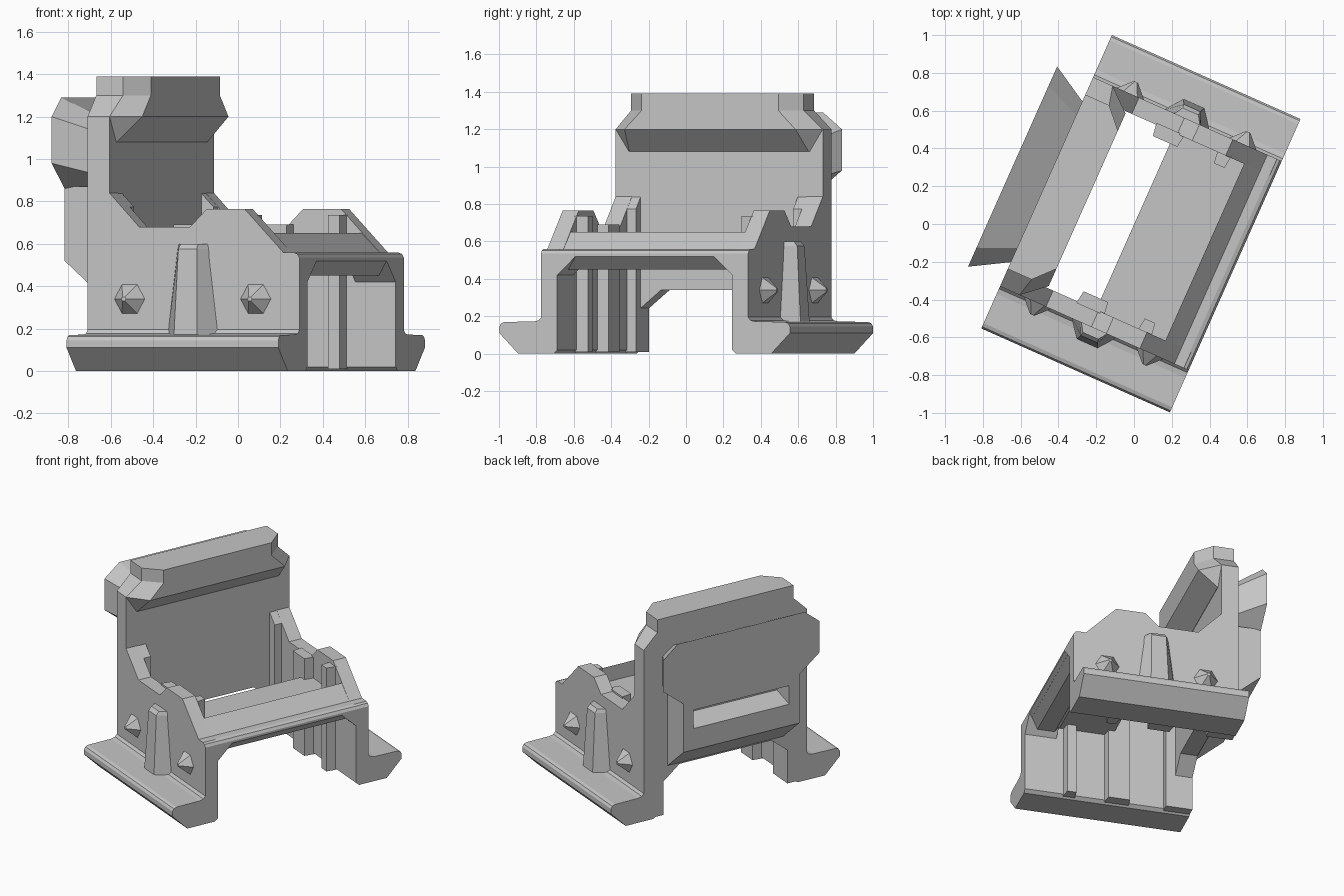
import bpy, bmesh, math
from mathutils import Matrix

cube = bpy.data.objects.get("Cube")
if cube:
    bpy.data.objects.remove(cube)

grey = bpy.data.materials.new("plain grey")
grey.use_nodes = True
grey.diffuse_color = (0.56, 0.56, 0.56, 1)
grey.node_tree.nodes["Principled BSDF"].inputs["Base Color"].default_value = (0.56, 0.56, 0.56, 1)

# The whole chair stands turned about the vertical axis
PLACE = Matrix.Translation((0.035, 0.002, 0)) @ Matrix.Rotation(math.radians(-24), 4, "Z")
BACK, FRONT = -0.545, 0.548
OUT, INN = 0.606, 0.512


def loft(name, rings, mirror=False):
    """Skin a stack of equal rings; optionally repeat on the other side."""
    bm = bmesh.new()
    for sign in ((1, -1) if mirror else (1,)):
        layers = [[bm.verts.new((x, sign * y, z)) for x, y, z in r] for r in rings]
        n = len(rings[0])
        for a, b in zip(layers, layers[1:]):
            for i in range(n):
                j = (i + 1) % n
                bm.faces.new((a[i], a[j], b[j], b[i]))
        bm.faces.new(layers[0])
        bm.faces.new(layers[-1])
    bmesh.ops.recalc_face_normals(bm, faces=bm.faces)
    mesh = bpy.data.meshes.new(name)
    bm.to_mesh(mesh)
    bm.free()
    mesh.materials.append(grey)
    ob = bpy.data.objects.new(name, mesh)
    ob.matrix_world = PLACE
    bpy.context.collection.objects.link(ob)
    return ob


def along_y(name, pts, lo, hi, mirror=False):
    return loft(name, [[(x, y, z) for x, z in pts] for y in (lo, hi)], mirror)


def along_x(name, pts, lo, hi, mirror=False):
    return loft(name, [[(x, y, z) for y, z in pts] for x in (lo, hi)], mirror)


# Side walls with their dipped top edge
along_y("side_walls", [(BACK, 0.1), (BACK, 1.2), (-0.432, 1.2), (-0.432, 0.84),
                       (-0.279, 0.68), (-0.016, 0.68), (0.071, 0.765), (0.265, 0.765),
                       (0.465, 0.56), (0.52, 0.56), (FRONT, 0.535), (FRONT, 0.1)], INN, OUT, True)

# Feet with a chamfered underside and a soft upper edge
along_x("feet", [(INN, 0.02), (0.535, 0), (0.74, 0), (0.85, 0.11), (0.85, 0.145),
                 (0.84, 0.162), (0.82, 0.17), (0.65, 0.172), (0.62, 0.178),
                 (OUT, 0.195), (INN, 0.195)], BACK, FRONT, True)

# Vertical ribs on the inside of the walls
for name, x0, x1, top in (("middle_ribs", -0.13, 0.012, 0.692), ("front_ribs", 0.225, 0.285, 0.735)):
    loft(name, [[(x0 - 0.01, INN + 0.01, z), (x0, 0.45, z), (x1, 0.45, z), (x1 + 0.01, INN + 0.01, z)]
                for z in (0.01, top)], True)
along_y("back_ribs", [(BACK, 0.01), (-0.37, 0.01), (-0.37, 0.774), (-0.432, 0.838), (BACK, 0.838)],
        0.46, INN + 0.01, True)

# Backrest panel and the corner braces under it
along_y("backrest", [(BACK, 0.34), (BACK, 1.2), (-0.432, 1.2), (-0.432, 0.34)], -INN, INN)
along_x("back_braces", [(0.335, 0.345), (0.465, 0.24), (0.465, 0.345)], BACK, -0.432, True)


# Headrest, widening towards its lower edge and tucking back into the panel
def head_ring(z, side, corner_x, front_x, front_y):
    half = [(BACK, side), (corner_x, side), (front_x, front_y)]
    return [(x, y, z) for x, y in half] + [(x, -y, z) for x, y in reversed(half)]


loft("headrest", [head_ring(1.08, 0.53, -0.434, -0.43, 0.525),
                  head_ring(1.2, OUT, -0.432, -0.31, 0.5),
                  head_ring(1.3, 0.505, -0.407, -0.31, 0.4),
                  head_ring(1.39, 0.505, -0.407, -0.31, 0.4)])


# Flared shield behind the backrest
def shield_ring(x, half):
    return [(x, y, z) for y, z in half] + [(x, -y, z) for y, z in reversed(half)]


loft("back_shield", [shield_ring(BACK + 0.01, [(0.35, 0.86), (0.46, 0.92), (0.46, 1.12), (0.38, 1.18)]),
                     shield_ring(-0.742, [(0.43, 0.86), (0.58, 0.98), (0.58, 1.2), (0.47, 1.29)])])

# Lower back box with a slot cut into it
box = along_y("back_box", [(BACK + 0.01, 0.34), (-0.742, 0.52), (-0.742, 0.87), (BACK + 0.01, 0.87)],
              -0.43, 0.43)
cutter = along_y("slot_cutter", [(-0.8, 0.67), (-0.8, 0.8), (-0.59, 0.8), (-0.59, 0.71), (-0.742, 0.67)],
                 -0.355, 0.355)
cutter.hide_render = True
cutter.hide_viewport = True
cut = box.modifiers.new("slot", "BOOLEAN")
cut.operation = "DIFFERENCE"
cut.object = cutter

# Thin seat behind a sloped front bar, the rounded lip and corner braces
along_y("seat", [(-0.03, 0.5), (-0.03, 0.545), (0.372, 0.545), (0.372, 0.65), (0.465, 0.558),
                 (0.5, 0.558), (FRONT - 0.001, 0.52), (0.475, 0.45), (0.36, 0.45), (0.32, 0.5)],
        -INN, INN)
along_y("front_lip", [(0.465, 0.5), (0.465, 0.56), (0.515, 0.56), (0.537, 0.553), (FRONT, 0.535),
                      (FRONT, 0.52), (0.527, 0.5)], -OUT, OUT)
along_x("seat_braces", [(0.4, 0.525), (INN, 0.42), (INN, 0.525)], 0.34, FRONT, True)

# Tapered fins on the outside
loft("side_fins", [[(-a, OUT - 0.01, z), (-b, y, z), (b, y, z), (a, OUT - 0.01, z)]
                   for z, a, b, y in ((0.16, 0.137, 0.06, 0.695), (0.575, 0.085, 0.048, 0.67),
                                      (0.6, 0.08, 0.045, 0.65))], True)

# Six-sided pointed studs
for name, cx in (("back_studs", -0.328), ("front_studs", 0.323)):
    loft(name, [[(cx + r * math.cos(math.pi * k / 3), y, 0.34 + r * math.sin(math.pi * k / 3))
                 for k in range(6)] for y, r in ((OUT - 0.01, 0.088), (0.675, 0.012))], True)
